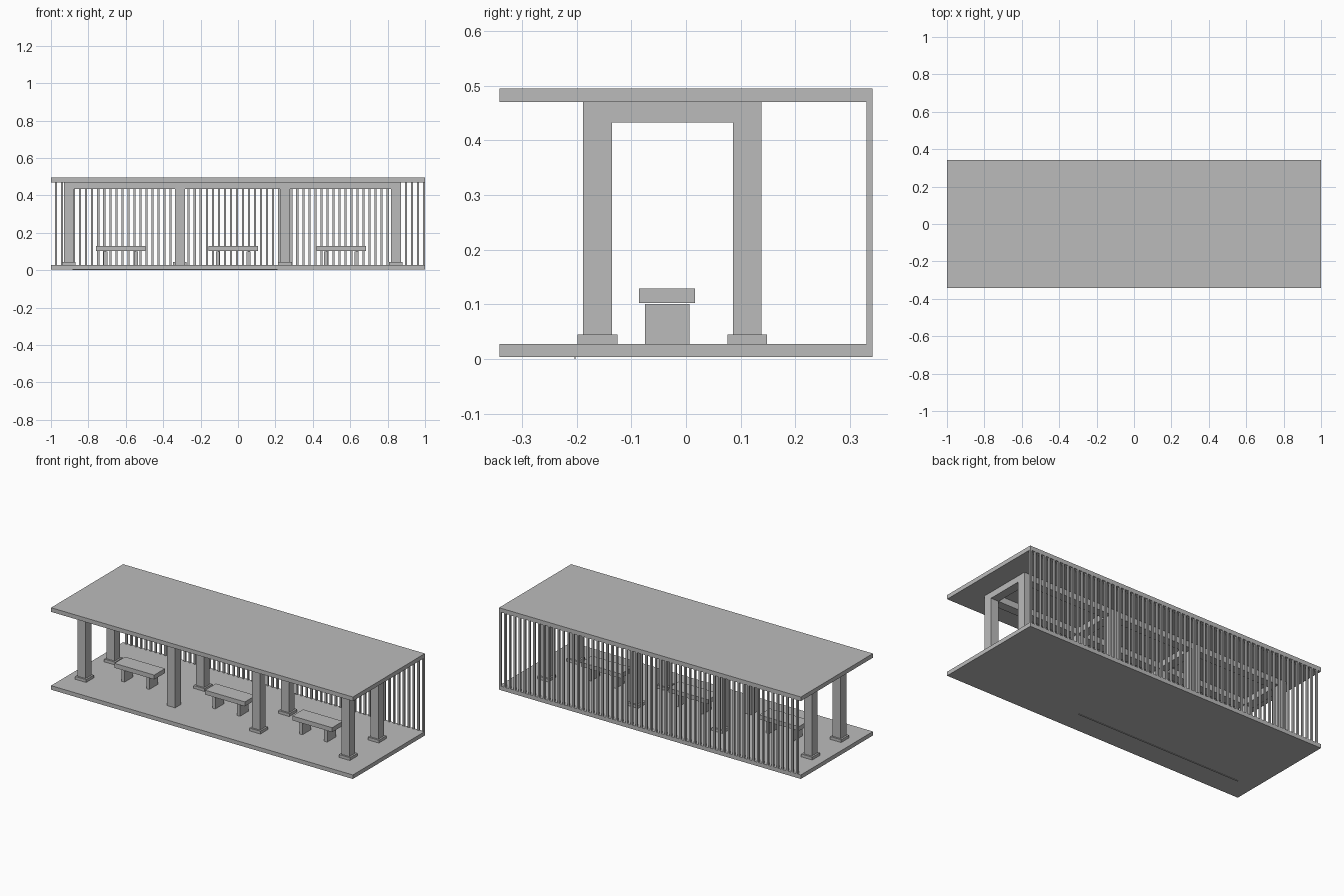
import bpy

if "Cube" in bpy.data.objects:
    bpy.data.objects.remove(bpy.data.objects["Cube"])

grey = bpy.data.materials.new("plain grey")
grey.diffuse_color = (0.5, 0.5, 0.5, 1)
grey.use_nodes = True
grey.node_tree.nodes["Principled BSDF"].inputs["Base Color"].default_value = grey.diffuse_color


def boxes(name, ranges):
    """One mesh object made of axis-aligned boxes (x0, x1, y0, y1, z0, z1)."""
    verts, faces = [], []
    for x0, x1, y0, y1, z0, z1 in ranges:
        n = len(verts)
        verts += [(x, y, z) for z in (z0, z1)
                  for x, y in ((x0, y0), (x1, y0), (x1, y1), (x0, y1))]
        faces.append((n + 3, n + 2, n + 1, n))
        faces.append((n + 4, n + 5, n + 6, n + 7))
        for i in range(4):
            j = (i + 1) % 4
            faces.append((n + i, n + j, n + j + 4, n + i + 4))
    mesh = bpy.data.meshes.new(name)
    mesh.from_pydata(verts, [], faces)
    mesh.materials.append(grey)
    obj = bpy.data.objects.new(name, mesh)
    bpy.context.collection.objects.link(obj)
    return obj


FLOOR, BEAM, ROOF = 0.028, 0.433, 0.470
POST_X = (-0.904, -0.311, 0.251, 0.844)
POST_Y = (-0.162, 0.112)
H = 0.0265    # half post width
B = 0.0365    # half base width

# Floor and roof slabs, and the thin strip under the floor
boxes("floor_slab", [(-1, 1, -0.341, 0.341, 0.004, FLOOR)])
boxes("roof_slab", [(-1, 1, -0.341, 0.341, ROOF, 0.495)])
boxes("underside_strip", [(-0.885, 0.21, -0.204, -0.202, 0, 0.004)])

# Posts with bases (the second front post has none)
for i, x in enumerate(POST_X):
    for side, y in zip(("front", "back"), POST_Y):
        boxes(f"{side}_post_{i + 1}", [(x - H, x + H, y - H, y + H, FLOOR, ROOF)])
        if (i, side) != (1, "front"):
            boxes(f"{side}_post_base_{i + 1}",
                  [(x - B, x + B, y - B, y + B, FLOOR, 0.045)])

# Beams along and across, spanning between the posts
for side, y in zip(("front", "back"), POST_Y):
    boxes(f"{side}_long_beams",
          [(a + H, b - H, y - H, y + H, BEAM, ROOF)
           for a, b in zip(POST_X, POST_X[1:])])
boxes("cross_beams", [(x - H, x + H, POST_Y[0] + H, POST_Y[1] - H, BEAM, ROOF)
                      for x in POST_X])

# Benches: seat slab on two plank legs
for i, x in enumerate((-0.627, -0.026, 0.552)):
    boxes(f"bench_seat_{i + 1}", [(x - 0.132, x + 0.132, -0.086, 0.0165, 0.1025, 0.129)])
    boxes(f"bench_legs_{i + 1}",
          [(x + s * 0.082 - 0.01, x + s * 0.082 + 0.01, -0.075, 0.006, FLOOR, 0.1007)
           for s in (-1, 1)])

# Back screen of slender square bars
COUNT, FIRST, LAST, W = 62, -0.973, 0.994, 0.0055
step = (LAST - FIRST) / (COUNT - 1)
boxes("back_screen_bars",
      [(FIRST + i * step - W, FIRST + i * step + W, 0.330, 0.341, FLOOR, ROOF)
       for i in range(COUNT)])
